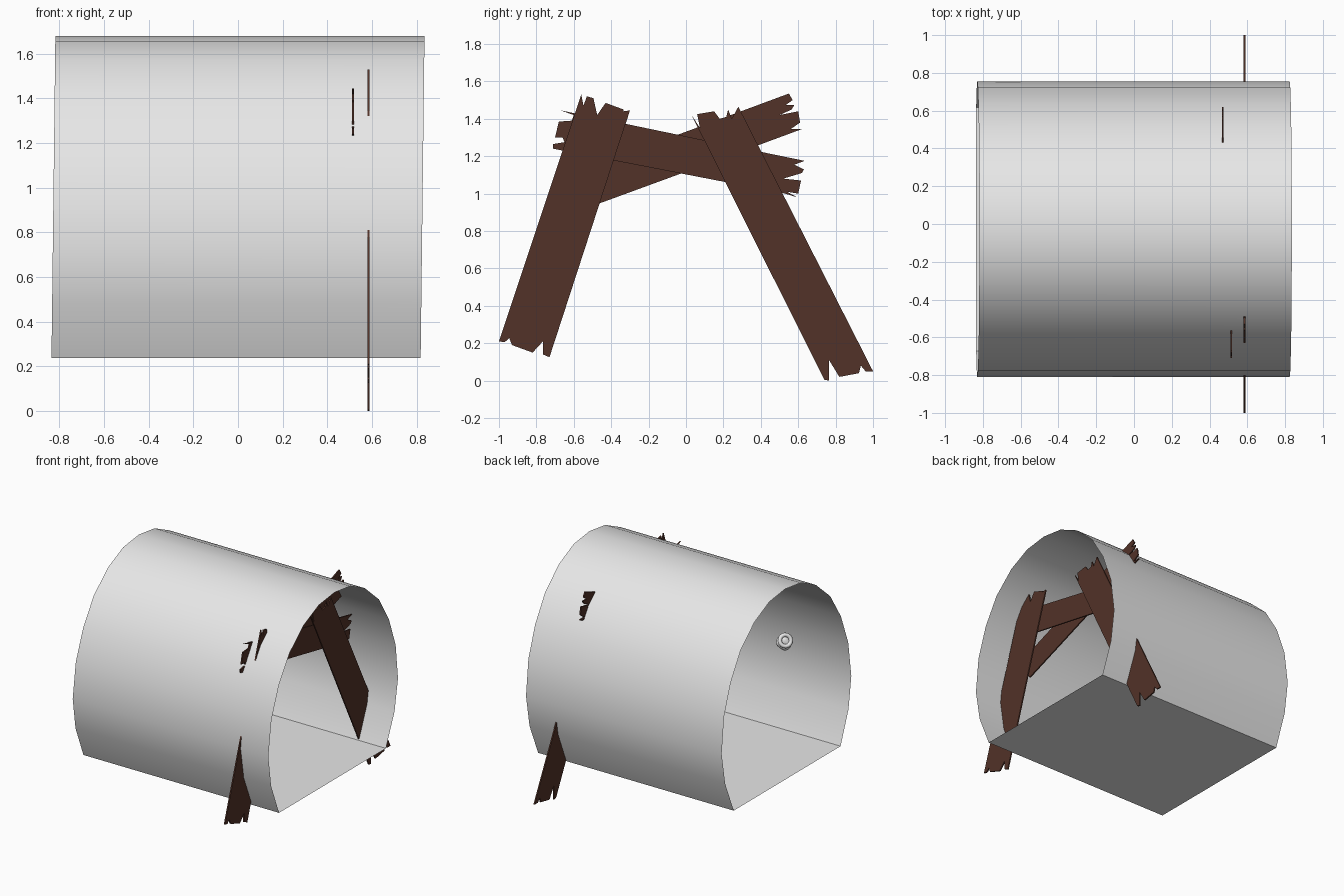
import bpy, bmesh, math
from mathutils import Vector

if "Cube" in bpy.data.objects:
    bpy.data.objects.remove(bpy.data.objects["Cube"])


def material(name, rgb):
    m = bpy.data.materials.new(name)
    m.diffuse_color = (*rgb, 1)
    m.use_nodes = True
    m.node_tree.nodes["Principled BSDF"].inputs["Base Color"].default_value = m.diffuse_color
    return m


GREY = material("pale grey", (0.8, 0.8, 0.8))
WOOD = material("dark brown wood", (0.085, 0.032, 0.021))


def to_object(name, bm, mat):
    me = bpy.data.meshes.new(name)
    bm.to_mesh(me)
    bm.free()
    me.materials.append(mat)
    ob = bpy.data.objects.new(name, me)
    bpy.context.collection.objects.link(ob)
    return ob


def smooth(ob, angle):
    bpy.ops.object.select_all(action='DESELECT')
    ob.select_set(True)
    bpy.context.view_layer.objects.active = ob
    bpy.ops.object.shade_smooth_by_angle(angle=math.radians(angle))


# Tunnel: thin arched sheet with a flat floor, open at both ends
half = [(.645, .237), (.745, .48), (.783, .72), (.75, .99), (.665, 1.22),
        (.54, 1.42), (.37, 1.57), (.19, 1.655)]
profile = half + [(0, 1.68)] + [(-y, z) for y, z in reversed(half)]
bm = bmesh.new()
rings = []
for end in (-.827, .827):
    rings.append([bm.verts.new((end + .012 * (z - .96), y - .028, z))
                  for y, z in profile])
n = len(profile)
for i in range(n):
    j = (i + 1) % n
    bm.faces.new((rings[0][i], rings[0][j], rings[1][j], rings[1][i]))
bmesh.ops.recalc_face_normals(bm, faces=bm.faces)
smooth(to_object("tunnel_shell", bm, GREY), 45)


# Broken planks: jagged outlines in y and z, with a small thickness in x
def plank(name, x, outline, thick=.01):
    bm = bmesh.new()
    face = bm.faces.new([bm.verts.new((x - thick / 2, y, z)) for y, z in outline])
    ext = bmesh.ops.extrude_face_region(bm, geom=[face], use_keep_orig=True)
    moved = [v for v in ext["geom"] if isinstance(v, bmesh.types.BMVert)]
    bmesh.ops.translate(bm, verts=moved, vec=Vector((thick, 0, 0)))
    bmesh.ops.recalc_face_normals(bm, faces=bm.faces)
    bmesh.ops.triangulate(bm, faces=[f for f in bm.faces if len(f.verts) > 4])
    return to_object(name, bm, WOOD)


plank("left_post", .585, [
    (-1, .21), (-.97, .205), (-.945, .228), (-.93, .19), (-.82, .15),
    (-.765, .21), (-.765, .14), (-.73, .125), (-.30, 1.445), (-.32, 1.38),
    (-.335, 1.45), (-.43, 1.485), (-.475, 1.42), (-.495, 1.51),
    (-.53, 1.52), (-.548, 1.47), (-.56, 1.53)])
plank("right_post", .585, [
    (.74, .005), (.765, 0), (.765, .11), (.82, .02), (.925, .04), (.935, .08),
    (.96, .05), (1, .05), (.28, 1.465), (.245, 1.40), (.225, 1.45),
    (.215, 1.41), (.18, 1.40), (.15, 1.44), (.06, 1.425), (.075, 1.35),
    (.03, 1.42)])
plank("falling_beam", .515, [
    (-.67, 1.445), (-.60, 1.42), (-.61, 1.39), (-.68, 1.385), (-.70, 1.30),
    (-.66, 1.30), (-.65, 1.275), (-.71, 1.265), (-.71, 1.24), (.53, 1.0),
    (.595, .98), (.54, 1.01), (.60, 1.0), (.615, 1.07), (.52, 1.08),
    (.62, 1.11), (.63, 1.13), (.58, 1.155), (.635, 1.175), (.10, 1.285)])
plank("rising_beam", .47, [
    (-.62, .89), (.39, 1.26), (.62, 1.345), (.56, 1.345), (.61, 1.38),
    (.60, 1.44), (.50, 1.42), (.565, 1.45), (.58, 1.475), (.535, 1.475),
    (.57, 1.50), (.55, 1.535), (-.69, 1.075), (-.65, 1.04), (-.67, .98)])

# Small lumpy fitting inside, near the front wall: rounded body with a ring
spot = Vector((-.376, -.65, .92))
bm = bmesh.new()
bmesh.ops.create_icosphere(bm, subdivisions=3, radius=.055)
for v in bm.verts:
    v.co *= 1 + .12 * math.sin(70 * v.co.x) * math.cos(60 * v.co.z)
body = to_object("wall_fitting_body", bm, GREY)
body.location = spot
smooth(body, 60)
bpy.ops.mesh.primitive_torus_add(
    major_radius=.04, minor_radius=.015, major_segments=16, minor_segments=8,
    location=spot + Vector((-.03, .03, .03)),
    rotation=Vector((-.6, .5, .4)).to_track_quat('Z', 'Y').to_euler())
ring = bpy.context.object
ring.name = "wall_fitting_ring"
ring.data.materials.append(GREY)
smooth(ring, 60)
